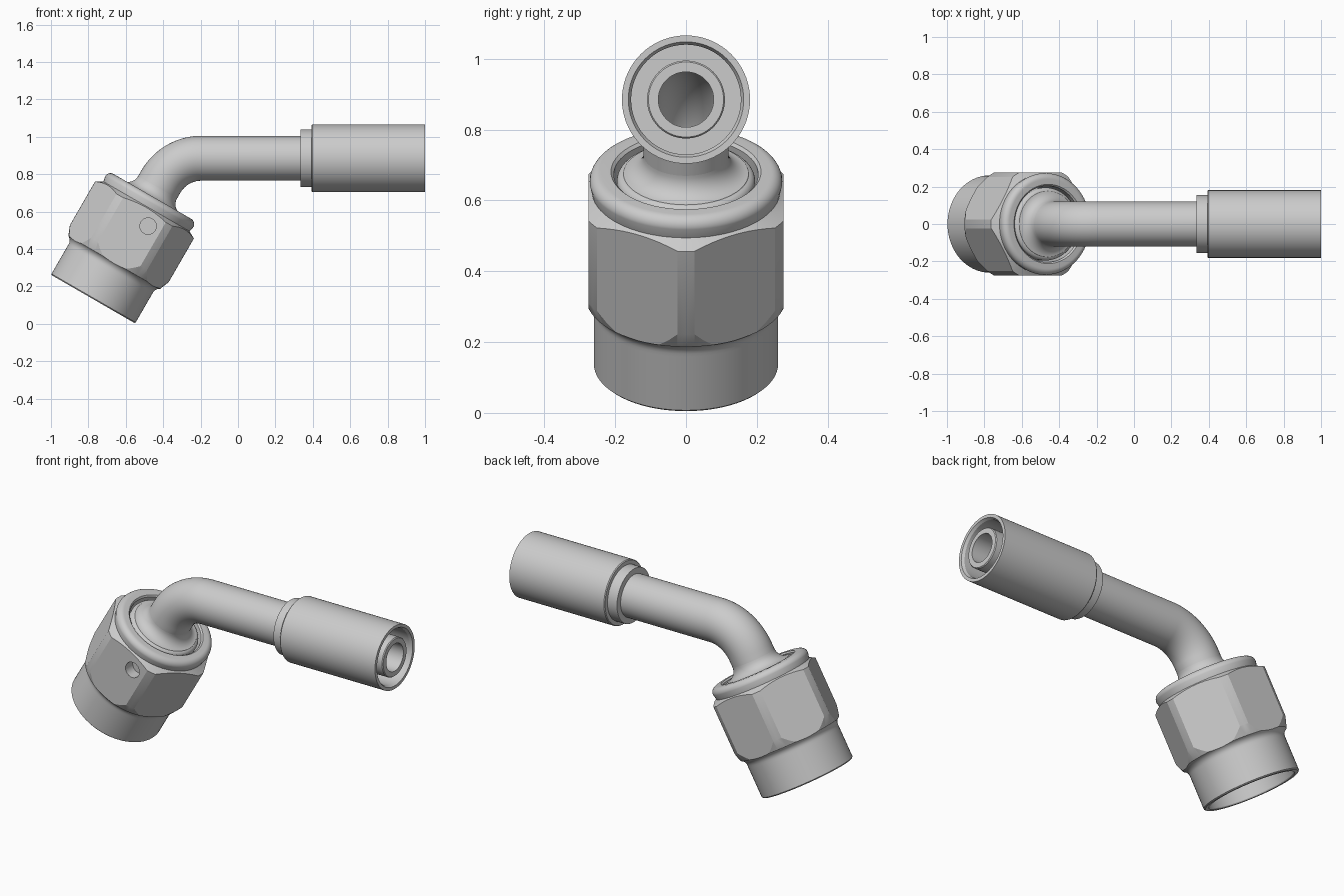
import bpy, bmesh
from math import sin, cos, tan, pi, radians
from mathutils import Matrix, Vector

cube = bpy.data.objects.get("Cube")
if cube:
    bpy.data.objects.remove(cube, do_unlink=True)

steel = bpy.data.materials.new("grey_steel")
steel.use_nodes = True
GREY = (0.6, 0.6, 0.6, 1)
steel.diffuse_color = GREY
steel.node_tree.nodes["Principled BSDF"].inputs["Base Color"].default_value = GREY

SIDES = 72
AXIS_Z = 0.885                       # height of the straight tube
NUT = Vector((-0.775, 0, 0.132))     # centre of the nut's open end
TILT = radians(30)
nut_frame = Matrix.Translation(NUT) @ Matrix.Rotation(TILT, 4, 'Y')
sleeve_frame = Matrix.Translation((0, 0, AXIS_Z)) @ Matrix.Rotation(pi / 2, 4, 'Y')


def arc(cr, cz, rad, a0, a1, n=8):
    """Profile points (radius, height) along an arc, angles in degrees."""
    angles = [radians(a0 + (a1 - a0) * i / n) for i in range(n + 1)]
    return [(cr + rad * cos(a), cz + rad * sin(a)) for a in angles]


def finish(obj):
    obj.data.materials.clear()
    obj.data.materials.append(steel)
    obj.data.shade_smooth()
    obj.data.set_sharp_from_angle(angle=radians(24))


def skin(name, rings, frame):
    """Join a closed loop of rings into a solid."""
    bm = bmesh.new()
    loops = [[bm.verts.new(p) for p in ring] for ring in rings]
    for a, b in zip(loops, loops[1:] + loops[:1]):
        for i in range(len(a)):
            j = (i + 1) % len(a)
            bm.faces.new((a[i], a[j], b[j], b[i]))
    bmesh.ops.recalc_face_normals(bm, faces=bm.faces)
    mesh = bpy.data.meshes.new(name)
    bm.to_mesh(mesh)
    bm.free()
    obj = bpy.data.objects.new(name, mesh)
    bpy.context.collection.objects.link(obj)
    obj.matrix_world = frame
    finish(obj)
    return obj


def lathe(name, profile, frame):
    turns = [2 * pi * i / SIDES for i in range(SIDES)]
    return skin(name, [[(r * cos(a), r * sin(a), z) for a in turns]
                       for r, z in profile], frame)


def cylinder(name, sides, radius, depth, frame):
    bm = bmesh.new()
    bmesh.ops.create_cone(bm, cap_ends=True, segments=sides, radius1=radius,
                          radius2=radius, depth=depth)
    mesh = bpy.data.meshes.new(name)
    bm.to_mesh(mesh)
    bm.free()
    obj = bpy.data.objects.new(name, mesh)
    bpy.context.collection.objects.link(obj)
    obj.matrix_world = frame
    obj.hide_render = True
    return obj


def cut(obj, tool, operation):
    """Apply a boolean and discard the tool."""
    mod = obj.modifiers.new("cut", 'BOOLEAN')
    mod.object, mod.operation, mod.solver = tool, operation, 'EXACT'
    bpy.context.view_layer.update()
    graph = bpy.context.evaluated_depsgraph_get()
    mesh = bpy.data.meshes.new_from_object(obj.evaluated_get(graph))
    obj.modifiers.clear()
    obj.data = mesh
    bpy.data.objects.remove(tool, do_unlink=True)
    finish(obj)


# Swivel nut: turned profile trimmed to a hexagon, with a rounded collar
nut_profile = [(0.235, 0), (0.254, 0), (0.26, 0.006), (0.26, 0.18)]
nut_profile += arc(0.3, 0.19, 0.04, 180, 115, 6)
nut_profile += [(0.305, 0.28), (0.305, 0.55), (0.272, 0.568), (0.266, 0.572)]
nut_profile += arc(0.24, 0.602, 0.032, 0, 90)
nut_profile += [(0.212, 0.634), (0.204, 0.626), (0.204, 0.34), (0.232, 0.3), (0.232, 0.006)]
nut = lathe("swivel_nut", nut_profile, nut_frame)
hexagon = cylinder("hex_cutter", 6, 0.275 / cos(pi / 6), 2,
                   nut_frame @ Matrix.Rotation(pi / 2, 4, 'Z'))
# Turn the cutter so two flats face front and back
corner = max(hexagon.data.vertices, key=lambda v: abs((hexagon.matrix_world @ v.co).y))
if abs((hexagon.matrix_world @ corner.co).y) > 0.3:
    hexagon.matrix_world = nut_frame
cut(nut, hexagon, 'INTERSECT')

# Small blind hole in the front flat
drill = cylinder("hole_cutter", 32, 0.044, 0.14, nut_frame @ Matrix.Translation(
    (0.06, -0.28, 0.485)) @ Matrix.Rotation(pi / 2, 4, 'X'))
cut(nut, drill, 'DIFFERENCE')

# Seat of the tube inside the nut, flaring up to the tube wall
seat = [(0.08, 0.2), (0.14, 0.2), (0.195, 0.31), (0.195, 0.6)]
seat += arc(0.172, 0.604, 0.023, 0, 75, 6)
seat += arc(0.182, 0.69, 0.062, 265, 180, 10)
seat += [(0.08, 0.69)]
lathe("tube_seat", seat, nut_frame)

# Bent tube: straight run, sixty degree bend, short leg into the nut
BEND = 0.25
corner_x = NUT.x + (AXIS_Z - NUT.z) * tan(TILT)
start_x = corner_x + BEND * tan(pi / 6)
path = [(Vector((x, 0, AXIS_Z)), 0, r) for x, r in
        ((1, 0.106), (0.995, 0.11), (0.44, 0.11), (0.43, 0.12))]
for i in range(25):
    a = radians(60) * i / 24
    path.append((Vector((start_x - BEND * sin(a), 0, AXIS_Z - BEND * (1 - cos(a)))), a, 0.12))
path.append((nut_frame @ Vector((0, 0, 0.4)), radians(60), 0.12))


def ring(centre, angle, radius):
    up = Vector((-sin(angle), 0, cos(angle)))
    side = Vector((0, 1, 0))
    turns = [2 * pi * i / SIDES for i in range(SIDES)]
    return [centre + radius * (cos(a) * side + sin(a) * up) for a in turns]


outer = [ring(c, a, r) for c, a, r in path]
inner = [ring(c, a, 0.078) for c, a, r in reversed(path)]
skin("bent_tube", outer + inner, Matrix.Identity(4))

# Crimp sleeve with an open socket around the tube end, and its collar
lathe("crimp_sleeve", [(0.115, 0.392), (0.177, 0.392), (0.181, 0.397), (0.181, 1),
                       (0.163, 1), (0.155, 0.985), (0.155, 0.45), (0.105, 0.45)],
      sleeve_frame)
lathe("sleeve_collar", [(0.115, 0.333), (0.153, 0.333), (0.155, 0.336),
                        (0.155, 0.4), (0.115, 0.4)], sleeve_frame)
